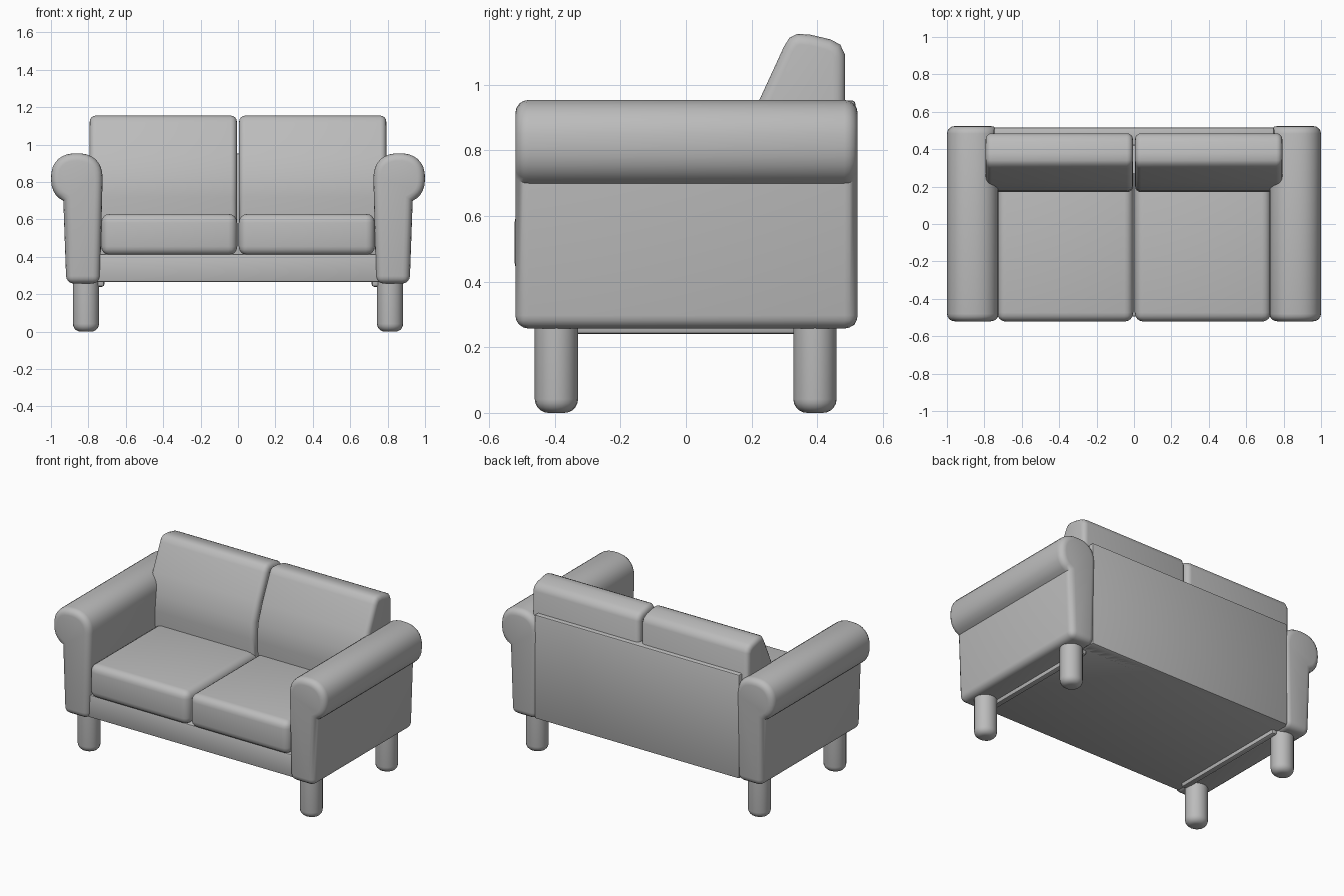
import bpy, bmesh, math
from mathutils import Vector

if "Cube" in bpy.data.objects:
    bpy.data.objects.remove(bpy.data.objects["Cube"])

fabric = bpy.data.materials.new("grey_fabric")
fabric.use_nodes = True
GREY = (0.5, 0.5, 0.5, 1)
fabric.diffuse_color = GREY
fabric.node_tree.nodes["Principled BSDF"].inputs["Base Color"].default_value = GREY


def finish(name, bm):
    """Turn a bmesh into a smooth-shaded object with the fabric colour."""
    bmesh.ops.recalc_face_normals(bm, faces=bm.faces)
    mesh = bpy.data.meshes.new(name)
    bm.to_mesh(mesh)
    bm.free()
    mesh.materials.append(fabric)
    obj = bpy.data.objects.new(name, mesh)
    bpy.context.collection.objects.link(obj)
    bpy.ops.object.select_all(action='DESELECT')
    obj.select_set(True)
    bpy.context.view_layer.objects.active = obj
    bpy.ops.object.shade_smooth_by_angle(angle=math.radians(40))
    return obj


def rounded_box(name, low, high, radius, segments=4):
    bm = bmesh.new()
    bmesh.ops.create_cube(bm, size=1)
    low, high = Vector(low), Vector(high)
    for v in bm.verts:
        v.co = (low + high) / 2 + v.co * (high - low)
    bmesh.ops.bevel(bm, geom=bm.edges[:], offset=radius, segments=segments,
                    profile=0.5, affect='EDGES')
    return finish(name, bm)


def extrude(name, points, direction, radius, also_round):
    """Extrude a flat outline, rounding both rims and chosen long edges."""
    bm = bmesh.new()
    cap = bm.faces.new([bm.verts.new(p) for p in points])
    far = bmesh.ops.extrude_face_region(bm, geom=[cap], use_keep_orig=True)["geom"]
    moved = [g for g in far if isinstance(g, bmesh.types.BMVert)]
    bmesh.ops.translate(bm, verts=moved, vec=direction)
    along = Vector(direction).normalized()
    edges = []
    for e in bm.edges:
        a, b = (v.co for v in e.verts)
        is_long = abs((b - a).normalized().dot(along)) > 0.9
        if not is_long or also_round(a):
            edges.append(e)
    bmesh.ops.bevel(bm, geom=edges, offset=radius, segments=4, profile=0.5,
                    affect='EDGES', clamp_overlap=False)
    return finish(name, bm)


def arm_outline(side):
    """Upright panel topped by an outward roll, in the xz plane."""
    pts = [(0.738, 0.257), (0.918, 0.257)]
    for i in range(21):
        t = math.radians(-62 + i * 242 / 20)
        c, s = math.cos(t), math.sin(t)
        pts.append((0.862 + 0.138 * math.copysign(abs(c) ** 0.86, c),
                    0.82 + 0.134 * math.copysign(abs(s) ** 0.86, s)))
    return [(side * x, -0.52, z) for x, z in pts]


# Back cushion outline (y, z): leaning front, rounded top, upright rear
back_profile = [(0.18, 0.56), (0.17, 0.72), (0.177, 0.83), (0.222, 0.95),
                (0.298, 1.115), (0.315, 1.143), (0.34, 1.155), (0.38, 1.152),
                (0.44, 1.138), (0.47, 1.122), (0.485, 1.09), (0.485, 0.56)]

for side, label in ((1, "left"), (-1, "right")):
    extrude(label + "_arm", arm_outline(side), (0, 1.043, 0), 0.04,
            lambda p: p.z < 0.3)

    # Cushions
    x0, x1 = sorted((side * 0.004, side * 0.732))
    rounded_box(label + "_seat_cushion", (x0, -0.522, 0.408), (x1, 0.32, 0.63), 0.048)
    extrude(label + "_back_cushion",
            [(side * 0.006, y, z) for y, z in back_profile],
            (side * 0.787, 0, 0), 0.032, lambda p: False)

    # Rail under the inner edge of the arm
    x0, x1 = sorted((side * 0.715, side * 0.755))
    rounded_box(label + "_under_rail", (x0, -0.42, 0.24), (x1, 0.42, 0.3), 0.012, 2)

    # Legs
    for y, end in ((-0.395, "front"), (0.393, "rear")):
        ring = [(side * 0.813 + 0.07 * math.cos(k * math.tau / 20),
                 y + 0.066 * math.sin(k * math.tau / 20), 0.005) for k in range(20)]
        bm = bmesh.new()
        foot = bm.faces.new([bm.verts.new(p) for p in ring])
        grown = bmesh.ops.extrude_face_region(bm, geom=[foot], use_keep_orig=True)["geom"]
        bmesh.ops.translate(bm, vec=(0, 0, 0.3),
                            verts=[g for g in grown if isinstance(g, bmesh.types.BMVert)])
        rim = [e for e in bm.edges if all(v.co.z < 0.1 for v in e.verts)]
        bmesh.ops.bevel(bm, geom=rim, offset=0.042, segments=5, profile=0.5, affect='EDGES')
        for v in bm.verts:
            v.co.z = max(0, v.co.z - 0.005)
        finish(f"{end}_{label}_leg", bm)

# Frame
rounded_box("seat_base", (-0.76, -0.495, 0.265), (0.76, 0.5, 0.415), 0.01, 2)
rounded_box("back_panel", (-0.75, 0.42, 0.265), (0.75, 0.516, 0.952), 0.01, 2)
